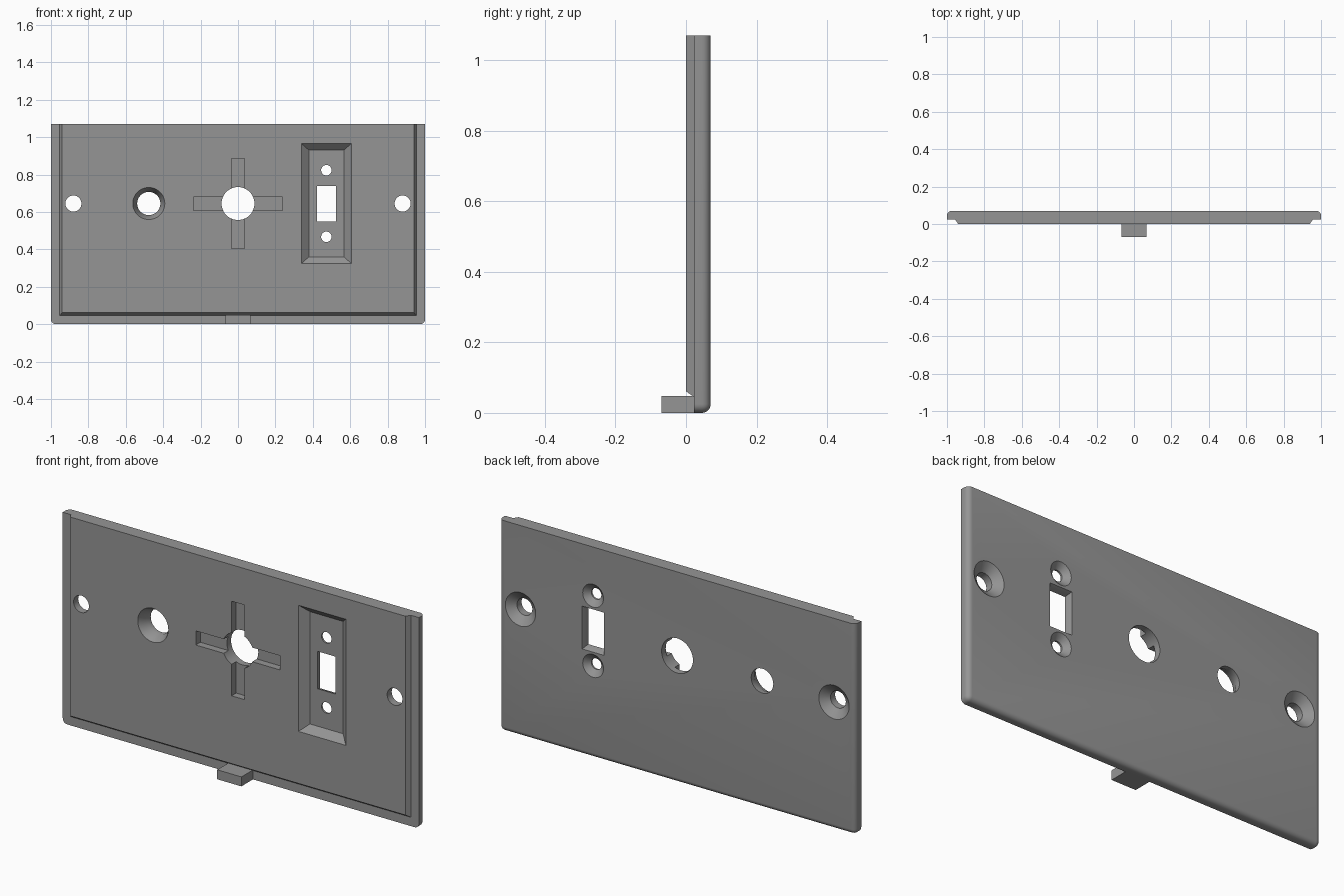
import bpy, bmesh, math

if "Cube" in bpy.data.objects:
    bpy.data.objects.remove(bpy.data.objects["Cube"])

TOP = 1.07
MID = 0.645
BACK = 0.07

grey = bpy.data.materials.new("mid grey")
grey.diffuse_color = (0.30, 0.30, 0.30, 1)
grey.use_nodes = True
grey.node_tree.nodes["Principled BSDF"].inputs["Base Color"].default_value = grey.diffuse_color


def rect(x0, x1, z0, z1):
    return [(x0, z0), (x1, z0), (x1, z1), (x0, z1)]


def ring(x, z, r, n=48):
    return [(x + r * math.cos(2 * math.pi * i / n),
             z + r * math.sin(2 * math.pi * i / n)) for i in range(n)]


def loft(name, sections, bevel=0):
    """Closed solid through (y, outline) sections, running from front to back."""
    bm = bmesh.new()
    loops = [[bm.verts.new((x, y, z)) for x, z in pts] for y, pts in sections]
    n = len(loops[0])
    for a, b in zip(loops, loops[1:]):
        for i in range(n):
            j = (i + 1) % n
            bm.faces.new((a[i], a[j], b[j], b[i]))
    bm.faces.new(loops[0])
    bm.faces.new(loops[-1])
    bmesh.ops.recalc_face_normals(bm, faces=bm.faces)
    if bevel:
        # round the back rim and lower corners, leaving front and top square
        def rounded(e):
            vs = [v.co for v in e.verts]
            front = all(c.y < BACK - 0.001 for c in vs)
            top = all(c.z > TOP - 0.001 for c in vs)
            return not front and not top
        bmesh.ops.bevel(bm, geom=[e for e in bm.edges if rounded(e)],
                        offset=bevel, segments=6, profile=0.5, affect='EDGES')
    mesh = bpy.data.meshes.new(name)
    bm.to_mesh(mesh)
    bm.free()
    mesh.materials.append(grey)
    obj = bpy.data.objects.new(name, mesh)
    bpy.context.collection.objects.link(obj)
    return obj


def boolean(target, tool, operation):
    mod = target.modifiers.new("join", 'BOOLEAN')
    mod.operation = operation
    mod.solver = 'EXACT'
    mod.object = tool
    bpy.ops.object.select_all(action='DESELECT')
    bpy.context.view_layer.objects.active = target
    target.select_set(True)
    bpy.ops.object.modifier_apply(modifier=mod.name)
    bpy.data.objects.remove(tool, do_unlink=True)


def cut(sections):
    boolean(plate, loft("cutter", sections), 'DIFFERENCE')


# plate with rounded back rim, plus the raised front panel with sloped edges
slab = rect(-1, 1, 0, TOP)
plate = loft("cover_plate", [(0.023, slab), (BACK, slab)], bevel=0.025)
lower = rect(-0.955, 0.955, 0.045, TOP)
panel = loft("raised_panel", [(0, rect(-0.94, 0.94, 0.061, TOP)),
                              (0.023, lower), (0.04, lower)])
boolean(plate, panel, 'UNION')

# side mounting holes, countersunk from the back
for x in (-0.88, 0.88):
    cut([(-0.02, ring(x, MID, 0.043)), (0.037, ring(x, MID, 0.043)),
         (0.08, ring(x, MID, 0.098))])

# round socket hole, tapered from the front
cut([(-0.01, ring(-0.477, MID, 0.091)), (0.045, ring(-0.477, MID, 0.062)),
     (0.09, ring(-0.477, MID, 0.062))])

# central hole with cross-shaped relief slots
for r in (rect(-0.237, 0.237, MID - 0.036, MID + 0.036),
          rect(-0.036, 0.036, MID - 0.24, MID + 0.24)):
    cut([(-0.02, r), (0.037, r)])
cut([(-0.02, ring(0, MID, 0.088)), (0.09, ring(0, MID, 0.088))])

# sloped switch recess
SX, FLOOR = 0.4725, 0.035


def switch_rect(w, h):
    return rect(SX - w, SX + w, MID - h, MID + h)


cut([(-0.035, switch_rect(0.173, 0.355)), (FLOOR, switch_rect(0.093, 0.285))])

# switch window, widening to the back
cut([(0.0, switch_rect(0.051, 0.095)), (FLOOR + 0.005, switch_rect(0.051, 0.095)),
     (0.08, switch_rect(0.065, 0.113))])

# switch screw holes, countersunk from the back
for dz in (-0.178, 0.178):
    z = MID + dz
    cut([(0.0, ring(SX, z, 0.028)), (0.044, ring(SX, z, 0.028)),
         (0.08, ring(SX, z, 0.070))])

# small locating tab at the bottom
t = rect(-0.068, 0.068, 0, 0.048)
loft("bottom_tab", [(-0.07, t), (0.023, t)])

# smooth the rounded walls while keeping hard edges
bpy.ops.object.select_all(action='DESELECT')
plate.select_set(True)
bpy.context.view_layer.objects.active = plate
bpy.ops.object.shade_smooth_by_angle(angle=math.radians(30))
